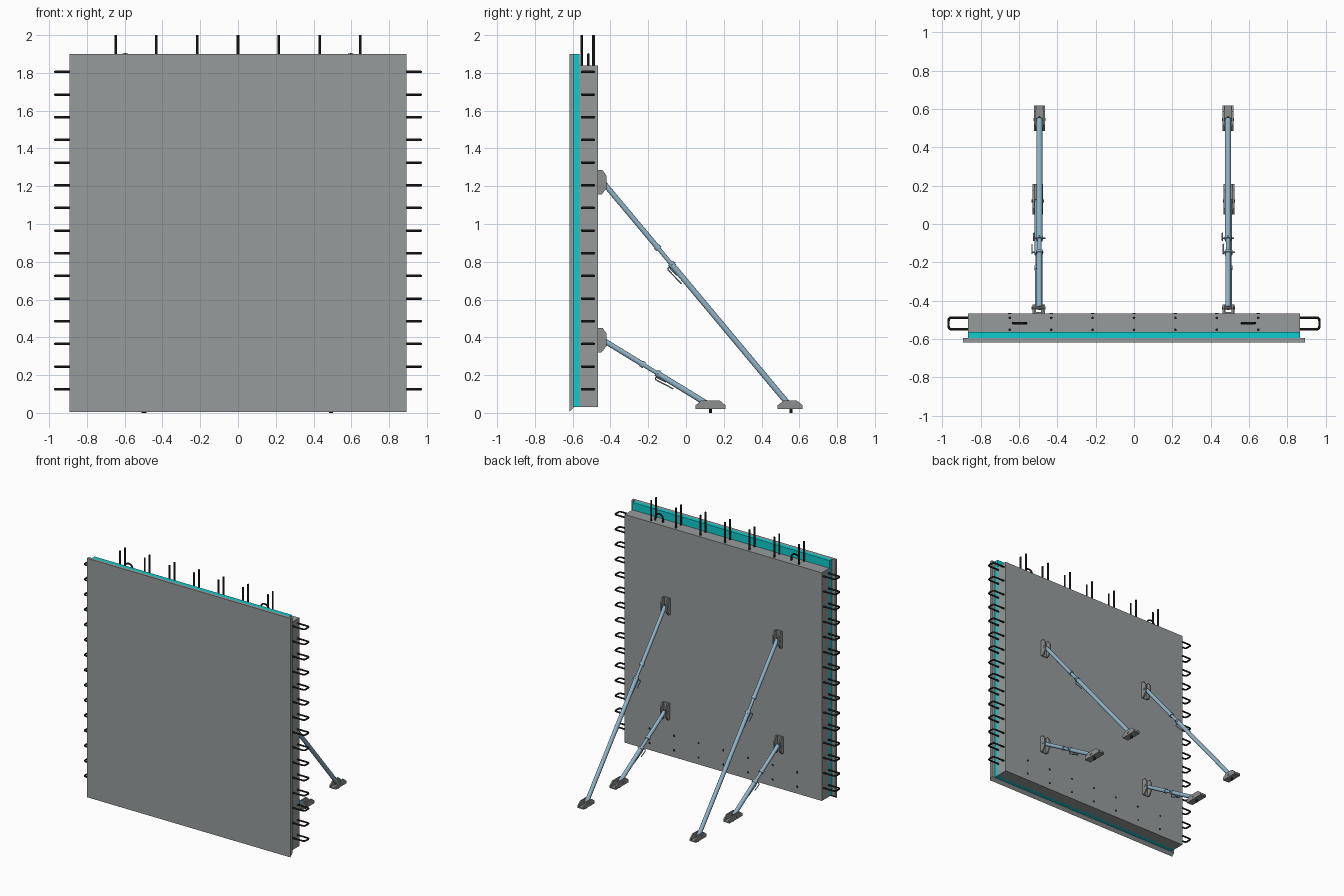
import bpy, bmesh, math
from mathutils import Vector as V

if "Cube" in bpy.data.objects:
    bpy.data.objects.remove(bpy.data.objects["Cube"])


def material(name, rgb):
    m = bpy.data.materials.new(name)
    m.diffuse_color = (*rgb, 1)
    m.use_nodes = True
    m.node_tree.nodes["Principled BSDF"].inputs["Base Color"].default_value = m.diffuse_color
    return m


CONCRETE = material("concrete grey", (0.31, 0.33, 0.33))
FOAM = material("insulation teal", (0.005, 0.60, 0.62))
REBAR = material("dark rebar", (0.022, 0.023, 0.024))
STEEL = material("blue steel", (0.28, 0.46, 0.58))
BRACKET = material("bracket grey", (0.27, 0.28, 0.28))


def add(name, mesh, mat):
    ob = bpy.data.objects.new(name, mesh)
    bpy.context.collection.objects.link(ob)
    mesh.materials.clear()
    mesh.materials.append(mat)
    return ob


def prisms(name, parts, mat):
    """Extrude (y, z) profiles along x; parts = [(profile, x0, x1), ...]"""
    bm = bmesh.new()
    for prof, x0, x1 in parts:
        a = [bm.verts.new((x0, y, z)) for y, z in prof]
        b = [bm.verts.new((x1, y, z)) for y, z in prof]
        bm.faces.new(a)
        bm.faces.new(b[::-1])
        n = len(prof)
        for i in range(n):
            j = (i + 1) % n
            bm.faces.new((a[j], a[i], b[i], b[j]))
    bmesh.ops.recalc_face_normals(bm, faces=bm.faces)
    me = bpy.data.meshes.new(name)
    bm.to_mesh(me)
    bm.free()
    return add(name, me, mat)


def rect(y0, z0, y1, z1):
    return [(y0, z0), (y1, z0), (y1, z1), (y0, z1)]


def pipes(name, paths, r, mat, res=2):
    """Round bars along point paths, capped and smooth-shaded."""
    cu = bpy.data.curves.new(name, 'CURVE')
    cu.dimensions = '3D'
    cu.bevel_depth = r
    cu.bevel_resolution = res
    cu.use_fill_caps = True
    for path in paths:
        sp = cu.splines.new('POLY')
        sp.points.add(len(path) - 1)
        for p, q in zip(sp.points, path):
            p.co = (*q, 1)
    tmp = bpy.data.objects.new(name + "_curve", cu)
    bpy.context.collection.objects.link(tmp)
    dg = bpy.context.evaluated_depsgraph_get()
    me = bpy.data.meshes.new_from_object(tmp.evaluated_get(dg))
    bpy.data.objects.remove(tmp)
    for p in me.polygons:
        p.use_smooth = True
    me.set_sharp_from_angle(angle=math.radians(40))
    return add(name, me, mat)


def rounded(pts, r, n=4):
    """Round the inner corners of a path."""
    pts = [V(p) for p in pts]
    out = [pts[0]]
    for a, b, c in zip(pts, pts[1:], pts[2:]):
        p, q = b + (a - b).normalized() * r, b + (c - b).normalized() * r
        for i in range(n + 1):
            t = i / n
            out.append(p * (1 - t) ** 2 + b * 2 * t * (1 - t) + q * t * t)
    return out + [pts[-1]]


# sandwich wall: outer skin, insulation, inner concrete
prisms("outer_skin", [([(-0.618, 0.004), (-0.595, 0.027), (-0.595, 1.90), (-0.618, 1.90)], -0.893, 0.893)], CONCRETE)
prisms("insulation", [(rect(-0.595, 0.03, -0.563, 1.90), -0.865, 0.865)], FOAM)
prisms("inner_wall", [(rect(-0.563, 0.03, -0.467, 1.84), -0.865, 0.865)], CONCRETE)

# side rebar loops
loops = []
for s in (-1, 1):
    for i in range(15):
        z = 0.125 + i * 0.12
        loops.append(rounded([(s * 0.82, -0.55, z), (s * 0.968, -0.55, z),
                              (s * 0.968, -0.488, z), (s * 0.82, -0.488, z)], 0.018))
pipes("side_loops", loops, 0.0065, REBAR)

# top dowels in two rows, and the matching sleeve holes low on the back
xs = [(i - 3) * 0.216 for i in range(7)]
pipes("top_dowels", [[(x, y, 1.80), (x, y, 2.0)] for x in xs for y in (-0.552, -0.49)], 0.007, REBAR)
pipes("sleeve_holes", [[(x, -0.475, z), (x, -0.4655, z)] for x in xs for z in (0.085, 0.2)], 0.009, REBAR)

# lifting hooks
hooks = []
for x in (-0.597, 0.597):
    arc = [(x - 0.034 * math.cos(math.pi * i / 10), -0.517, 1.864 + 0.034 * math.sin(math.pi * i / 10))
           for i in range(11)]
    hooks.append([(x - 0.034, -0.517, 1.81)] + arc + [(x + 0.034, -0.517, 1.81)])
pipes("lifting_hooks", hooks, 0.0065, REBAR)


def channel(name, x, prof, base):
    """Two cheek plates joined by a base plate."""
    prisms(name, [(prof, x - 0.028, x - 0.018), (prof, x + 0.018, x + 0.028),
                  (base, x - 0.018, x + 0.018)], BRACKET)


def brace(tag, x, top, foot, foot_span, sleeve, joint):
    a, b = V((x, *top)), V((x, *foot))
    d = (b - a).normalized()
    down = V((0, d.z, -d.y))          # perpendicular, below the tube
    at = lambda t: a.lerp(b, t)
    # wall bracket
    z = top[1]
    channel(tag + "_wall_bracket", x,
            [(-0.468, z - 0.065), (-0.447, z - 0.065), (-0.42, z - 0.03),
             (-0.42, z + 0.035), (-0.442, z + 0.065), (-0.468, z + 0.065)],
            rect(-0.468, z - 0.065, -0.46, z + 0.065))
    # foot bracket
    y0, y1 = foot_span
    channel(tag + "_foot_bracket", x,
            [(y0, 0.02), (y1, 0.02), (y1, 0.04), (y1 - 0.032, 0.066),
             (y0 + 0.032, 0.066), (y0, 0.04)],
            rect(y0, 0.02, y1, 0.028))
    # telescopic tubes
    pipes(tag + "_upper_tube", [[a, at(sleeve)]], 0.0145, STEEL, 3)
    pipes(tag + "_inner_tube", [[at(sleeve - 0.05), at(joint + 0.04)]], 0.0115, STEEL, 3)
    pipes(tag + "_lower_tube", [[at(joint), b]], 0.016, STEEL, 3)
    pipes(tag + "_collars", [[at(joint) - d * 0.012, at(joint) + d * 0.012],
                             [at(sleeve) - d * 0.02, at(sleeve)]], 0.0185, STEEL, 3)
    # adjusting handle with cross pin
    j, side = at(joint), V((0.03, 0, 0))
    pipes(tag + "_handle", [
        [j - side, j + side],
        rounded([j - down * 0.02, j + down * 0.034, j + down * 0.026 + d * 0.11], 0.012),
        rounded([j - side, j - side + down * 0.02, j - side + down * 0.015 + d * 0.06], 0.01),
    ], 0.0035, STEEL)
    # pivot bolts
    ax = V((0.032, 0, 0))
    pipes(tag + "_pivot_bolts", [[a - ax, a + ax], [b - ax, b + ax]], 0.008, BRACKET)
    # anchor bolt under the foot
    pipes(tag + "_anchor_bolt", [[(x, foot[0] + 0.01, 0.0), (x, foot[0] + 0.01, 0.035)]], 0.008, REBAR)


for side, xl, xs_ in (("left", -0.493, -0.502), ("right", 0.491, 0.496)):
    brace(side + "_long_brace", xl, (-0.438, 1.22), (0.545, 0.043), (0.485, 0.618), 0.30, 0.37)
    brace(side + "_short_brace", xs_, (-0.438, 0.385), (0.12, 0.043), (0.05, 0.21), 0.39, 0.52)
